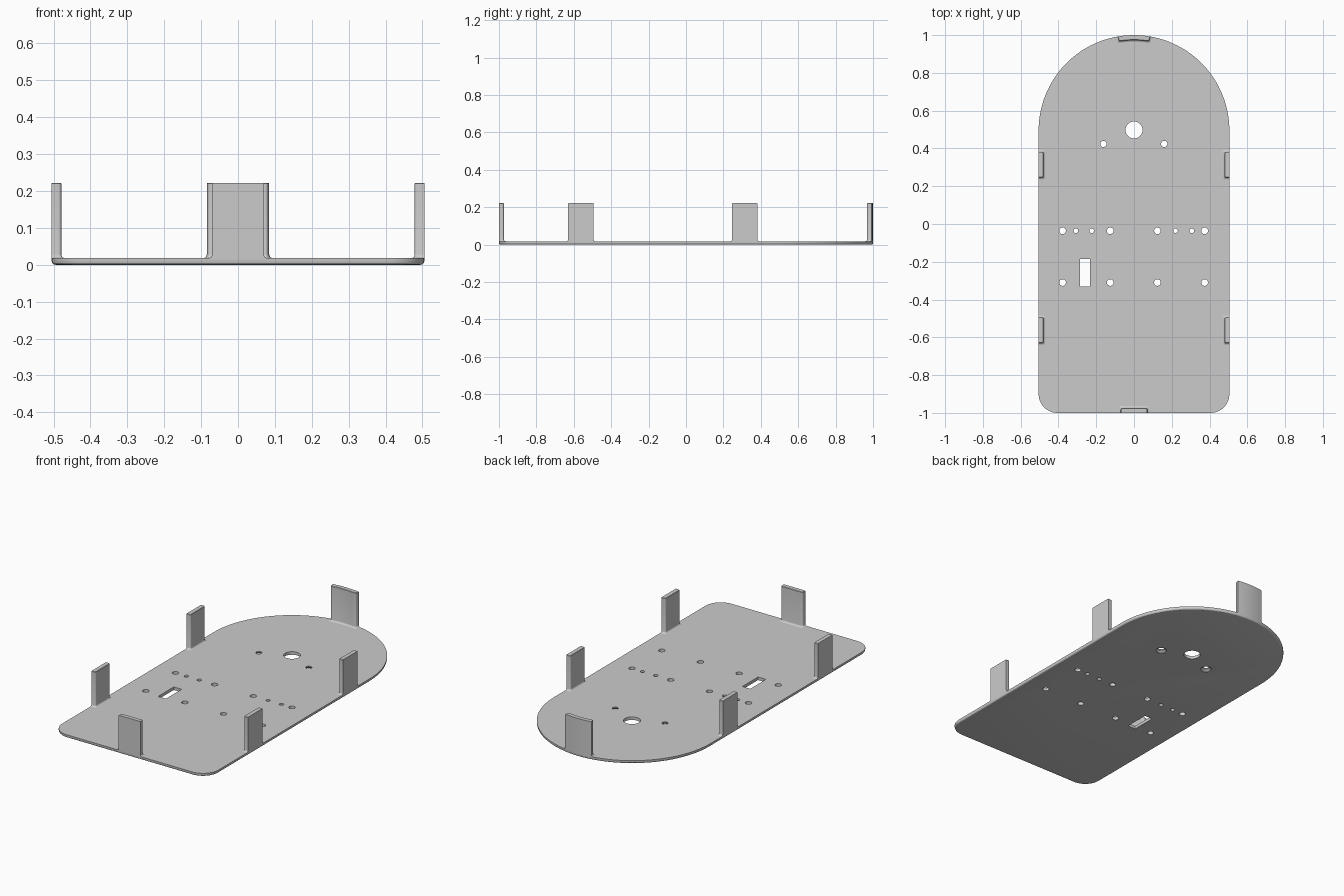
import bpy
import bmesh
from math import sin, cos, pi, radians
from mathutils import Vector

cube = bpy.data.objects.get("Cube")
if cube:
    bpy.data.objects.remove(cube, do_unlink=True)

HALF_W, ARC_Y, CORNER = 0.505, 0.495, 0.1
PLATE_TOP, TAB_TOP = 0.018, 0.222

grey = bpy.data.materials.new("plain grey")
grey.use_nodes = True
colour = (0.6, 0.6, 0.6, 1)
grey.diffuse_color = colour
grey.node_tree.nodes["Principled BSDF"].inputs["Base Color"].default_value = colour


def loft(bm, rings):
    """Skin a stack of equal-length point rings and cap both ends."""
    rows = [[bm.verts.new(p) for p in ring] for ring in rings]
    n = len(rows[0])
    for low, high in zip(rows, rows[1:]):
        for i in range(n):
            j = (i + 1) % n
            bm.faces.new((low[i], low[j], high[j], high[i]))
    bm.faces.new(rows[0][::-1])
    bm.faces.new(rows[-1])


def make_object(name, bm):
    bmesh.ops.recalc_face_normals(bm, faces=bm.faces)
    mesh = bpy.data.meshes.new(name)
    bm.to_mesh(mesh)
    bm.free()
    mesh.materials.append(grey)
    obj = bpy.data.objects.new(name, mesh)
    bpy.context.collection.objects.link(obj)
    return obj


def finish(obj):
    bpy.ops.object.select_all(action='DESELECT')
    obj.select_set(True)
    bpy.context.view_layer.objects.active = obj
    for mod in list(obj.modifiers):
        bpy.ops.object.modifier_apply(modifier=mod.name)
    bpy.ops.object.shade_smooth_by_angle(angle=radians(30))


def arc(cx, cy, r, start, end, steps):
    angles = [radians(start + (end - start) * i / steps) for i in range(steps + 1)]
    return [(cx + r * cos(a), cy + r * sin(a)) for a in angles]


def outline(inset, z):
    """Rounded back end, straight sides, small front corners."""
    cx, cy, r = HALF_W - CORNER, CORNER - 1, CORNER - inset
    pts = arc(0, ARC_Y, HALF_W - inset, 0, 180, 72)
    pts += arc(-cx, cy, r, 180, 270, 12) + arc(cx, cy, r, 270, 360, 12)
    return [(x, y, z) for x, y in pts]


# Base plate with rounded lower edge
bm = bmesh.new()
loft(bm, [outline(0.01, 0), outline(0.005, 0.0013), outline(0.0013, 0.005),
          outline(0, 0.01), outline(0, PLATE_TOP)])
plate = make_object("base_plate", bm)


# Cutter for screw holes, countersinks, large hole and slot
def circle(x, y, r, z):
    return [(px, py, z) for px, py in arc(x, y, r, 0, 360, 32)[:-1]]


cut = bmesh.new()


def hole(x, y, r):
    loft(cut, [circle(x, y, r, -0.05), circle(x, y, r, 0.05)])


for x in (-0.378, -0.126, 0.124, 0.374):
    for y in (-0.036, -0.31):
        hole(x, y, 0.0175)
for x in (-0.308, -0.224, 0.22, 0.306):
    hole(x, -0.036, 0.012)
hole(0, 0.498, 0.045)
for x in (-0.162, 0.16):
    loft(cut, [circle(x, 0.424, 0.03, -0.05), circle(x, 0.424, 0.03, 0.002),
               circle(x, 0.424, 0.0165, 0.012), circle(x, 0.424, 0.0165, 0.05)])
slot = [(-0.285, -0.33), (-0.234, -0.33), (-0.234, -0.185), (-0.285, -0.185)]
loft(cut, [[(x, y, z) for x, y in slot] for z in (-0.05, 0.05)])

cutter = make_object("hole_cutter", cut)
cutter.hide_render = True
mod = plate.modifiers.new("holes", 'BOOLEAN')
mod.operation, mod.solver, mod.object = 'DIFFERENCE', 'EXACT', cutter
finish(plate)
bpy.data.objects.remove(cutter, do_unlink=True)


# Upright tabs with softened inner corners and a fillet at the foot
def tab(name, half, place, depth=0.026, steps=8):
    def section(flare, z):
        w, d, b = half + flare, depth + flare, 0.008
        outer = [(w - 2 * w * i / steps, 0) for i in range(steps + 1)]
        left = arc(b - w, d - b, b, 180, 90, 4)
        k = w - b
        inner = [(-k + 2 * k * i / steps, d) for i in range(1, steps)]
        right = arc(w - b, d - b, b, 90, 0, 4)
        return [Vector((*place(u, v), z)) for u, v in outer + left + inner + right]

    foot = 0.01
    rings = [section(foot * (1 - sin(a)), PLATE_TOP + foot * (1 - cos(a)))
             for a in [pi / 2 * i / 4 for i in range(5)]]
    bm = bmesh.new()
    loft(bm, rings + [section(0, TAB_TOP - 0.002), section(-0.002, TAB_TOP)])
    finish(make_object(name, bm))


def on_arc(u, v):
    a, r = u / HALF_W, HALF_W - v
    return r * sin(a), ARC_Y + r * cos(a)


tab("front_tab", 0.07, lambda u, v: (u, v - 1))
tab("back_tab", 0.085, on_arc)
for side, s in (("left", 1), ("right", -1)):
    for end, y in (("front", -0.562), ("back", 0.314)):
        tab(f"{end}_{side}_tab", 0.068,
            lambda u, v, s=s, y=y: (s * (HALF_W - v), y + u))
